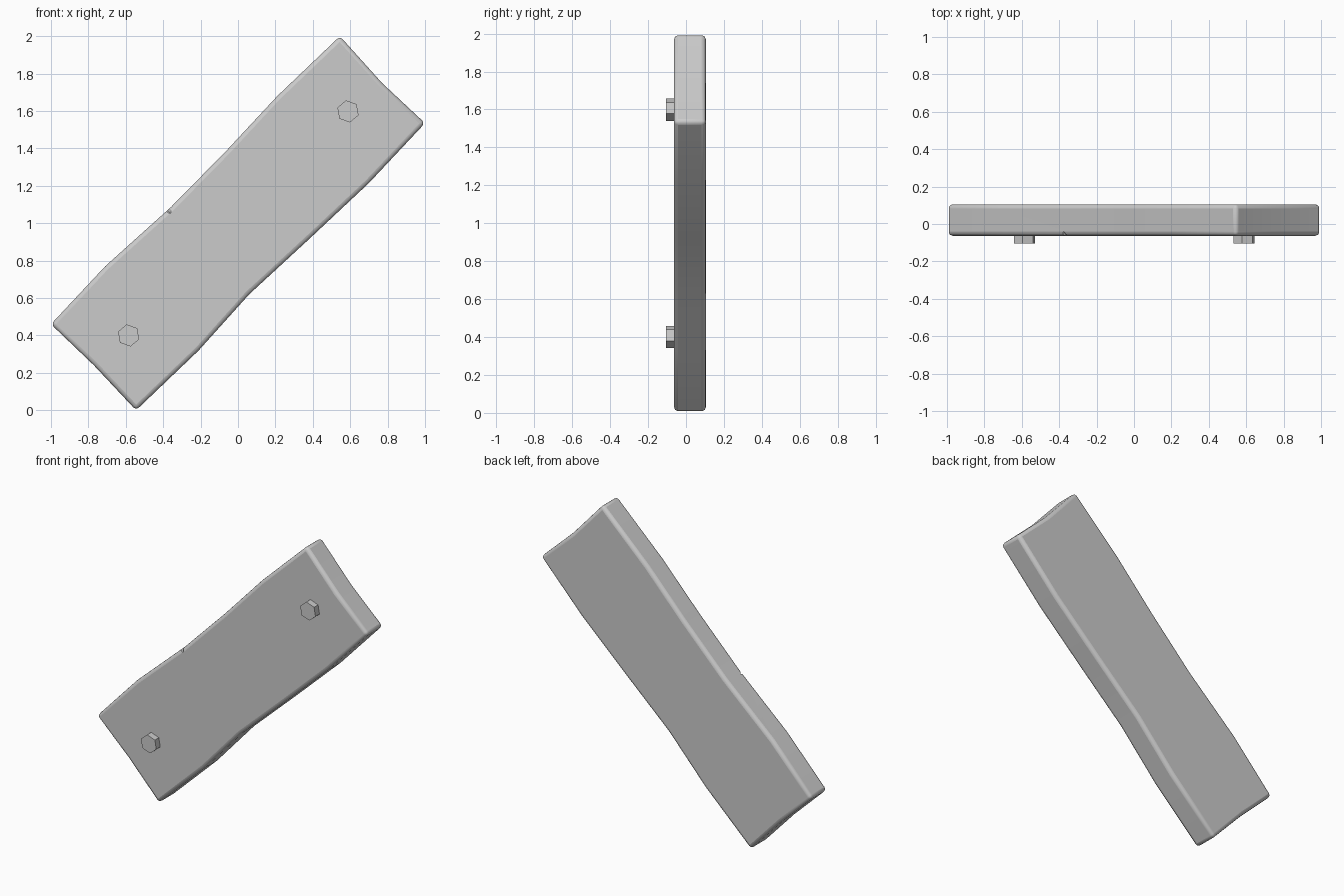
import bpy, bmesh, math
from mathutils import Matrix

if "Cube" in bpy.data.objects:
    bpy.data.objects.remove(bpy.data.objects["Cube"])

FRONT, BACK = -0.063, 0.105


def add_object(name, bm):
    bmesh.ops.recalc_face_normals(bm, faces=bm.faces)
    me = bpy.data.meshes.new(name)
    bm.to_mesh(me)
    bm.free()
    ob = bpy.data.objects.new(name, me)
    bpy.context.collection.objects.link(ob)
    return ob


# Plank: wavy outline in the front plane, extruded through its thickness
outline = [(-1, 0.46), (-0.77, 0.24), (-0.545, 0.0), (-0.21, 0.32),
           (0.06, 0.62), (0.38, 0.915), (0.70, 1.215), (1, 1.535),
           (0.77, 1.75), (0.545, 2.0), (0.21, 1.68), (-0.06, 1.39),
           (-0.36, 1.085), (-0.71, 0.77)]
bm = bmesh.new()
face = bm.faces.new([bm.verts.new((x, FRONT, z)) for x, z in outline])
ext = bmesh.ops.extrude_face_region(bm, geom=[face])
for v in ext["geom"]:
    if isinstance(v, bmesh.types.BMVert):
        v.co.y = BACK
plank = add_object("plank", bm)

# Rounded edges
bev = plank.modifiers.new("rounded_edges", 'BEVEL')
bev.width = 0.022
bev.segments = 3
bev.limit_method = 'ANGLE'
bev.angle_limit = math.radians(40)

# Small chip knocked out of the upper front edge
bm = bmesh.new()
for p in [(-0.34, -0.075, 1.11), (-0.41, -0.075, 1.055), (-0.352, -0.075, 1.043),
          (-0.43, -0.075, 1.14), (-0.385, -0.025, 1.08)]:
    bm.verts.new(p)
bmesh.ops.convex_hull(bm, input=bm.verts)
cutter = add_object("chip_cutter", bm)
cutter.hide_render = True
cutter.hide_set(True)
cut = plank.modifiers.new("chip", 'BOOLEAN')
cut.operation = 'DIFFERENCE'
cut.solver = 'EXACT'
cut.object = cutter

# Smooth shading with sharp edges kept
bpy.context.view_layer.objects.active = plank
plank.select_set(True)
bpy.ops.object.shade_smooth_by_angle(angle=math.radians(35))

# Hexagonal bolt heads
for name, x, z in [("upper_bolt", 0.588, 1.598), ("lower_bolt", -0.585, 0.4)]:
    bm = bmesh.new()
    bmesh.ops.create_cone(bm, cap_ends=True, segments=6, radius1=0.06,
                          radius2=0.06, depth=0.06)
    # point the axis along y and turn the hexagon to its tilt
    spin = Matrix.Rotation(math.radians(90), 4, 'X') @ Matrix.Rotation(math.radians(10), 4, 'Z')
    bmesh.ops.transform(bm, matrix=Matrix.Translation((x, -0.075, z)) @ spin,
                        verts=bm.verts)
    add_object(name, bm)
